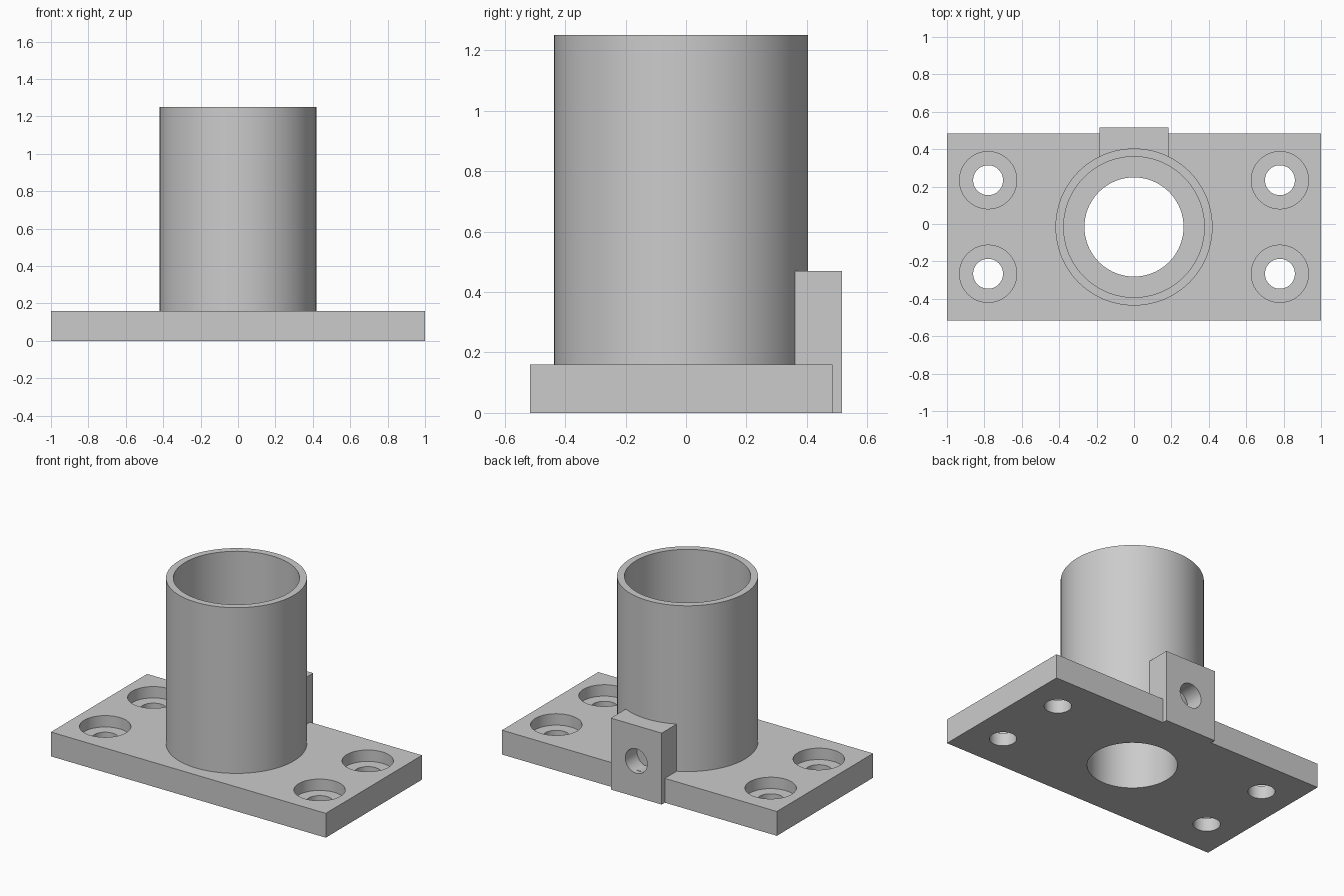
import bpy
from math import radians, pi

cube = bpy.data.objects.get("Cube")
if cube:
    bpy.data.objects.remove(cube, do_unlink=True)

CY = -0.016          # centre line of plate and tube
PLATE_TOP = 0.16
LEDGE = 0.45         # floor of the wide bore

grey = bpy.data.materials.new("plain grey")
grey.use_nodes = True
colour = (0.6, 0.6, 0.6, 1)
grey.diffuse_color = colour
grey.node_tree.nodes["Principled BSDF"].inputs["Base Color"].default_value = colour


def box(name, low, high):
    mid = [(a + b) / 2 for a, b in zip(low, high)]
    bpy.ops.mesh.primitive_cube_add(size=1, location=mid)
    ob = bpy.context.object
    ob.name = name
    ob.scale = [b - a for a, b in zip(low, high)]
    bpy.ops.object.transform_apply(location=True, rotation=False, scale=True)
    ob.data.materials.append(grey)
    return ob


def rod(name, x, y, radius, z0, z1, sides=96):
    bpy.ops.mesh.primitive_cylinder_add(
        vertices=sides, radius=radius, depth=z1 - z0, location=(x, y, (z0 + z1) / 2))
    ob = bpy.context.object
    ob.name = name
    ob.data.materials.append(grey)
    return ob


def combine(target, tool, operation):
    mod = target.modifiers.new(operation.lower(), 'BOOLEAN')
    mod.operation = operation
    mod.solver = 'EXACT'
    mod.object = tool
    bpy.context.view_layer.objects.active = target
    bpy.ops.object.modifier_apply(modifier=mod.name)
    bpy.data.objects.remove(tool, do_unlink=True)


# Rear screw block with its side hole
block = box("screw_block", (-0.185, 0.3, 0), (0.185, 0.517, 0.47))
bpy.ops.mesh.primitive_cylinder_add(vertices=48, radius=0.08, depth=0.6,
                                    location=(0, 0.4, 0.237), rotation=(pi / 2, 0, 0))
combine(block, bpy.context.object, 'DIFFERENCE')

# Base plate joined with the tube and the block
body = box("flanged_tube", (-1, CY - 0.5, 0), (1, CY + 0.5, PLATE_TOP))
combine(body, rod("tube", 0, CY, 0.42, 0.05, 1.25), 'UNION')
combine(body, block, 'UNION')

# Stepped bore
combine(body, rod("narrow_bore", 0, CY, 0.265, -0.1, 1.4), 'DIFFERENCE')
combine(body, rod("wide_bore", 0, CY, 0.376, LEDGE, 1.4), 'DIFFERENCE')

# Counterbored corner holes
for x in (-0.78, 0.78):
    for y in (CY - 0.25, CY + 0.25):
        combine(body, rod("bolt_hole", x, y, 0.08, -0.1, 0.3, 48), 'DIFFERENCE')
        combine(body, rod("counterbore", x, y, 0.153, 0.085, 0.3, 64), 'DIFFERENCE')

bpy.ops.object.select_all(action='DESELECT')
body.select_set(True)
bpy.context.view_layer.objects.active = body
bpy.ops.object.shade_smooth_by_angle(angle=radians(30))
